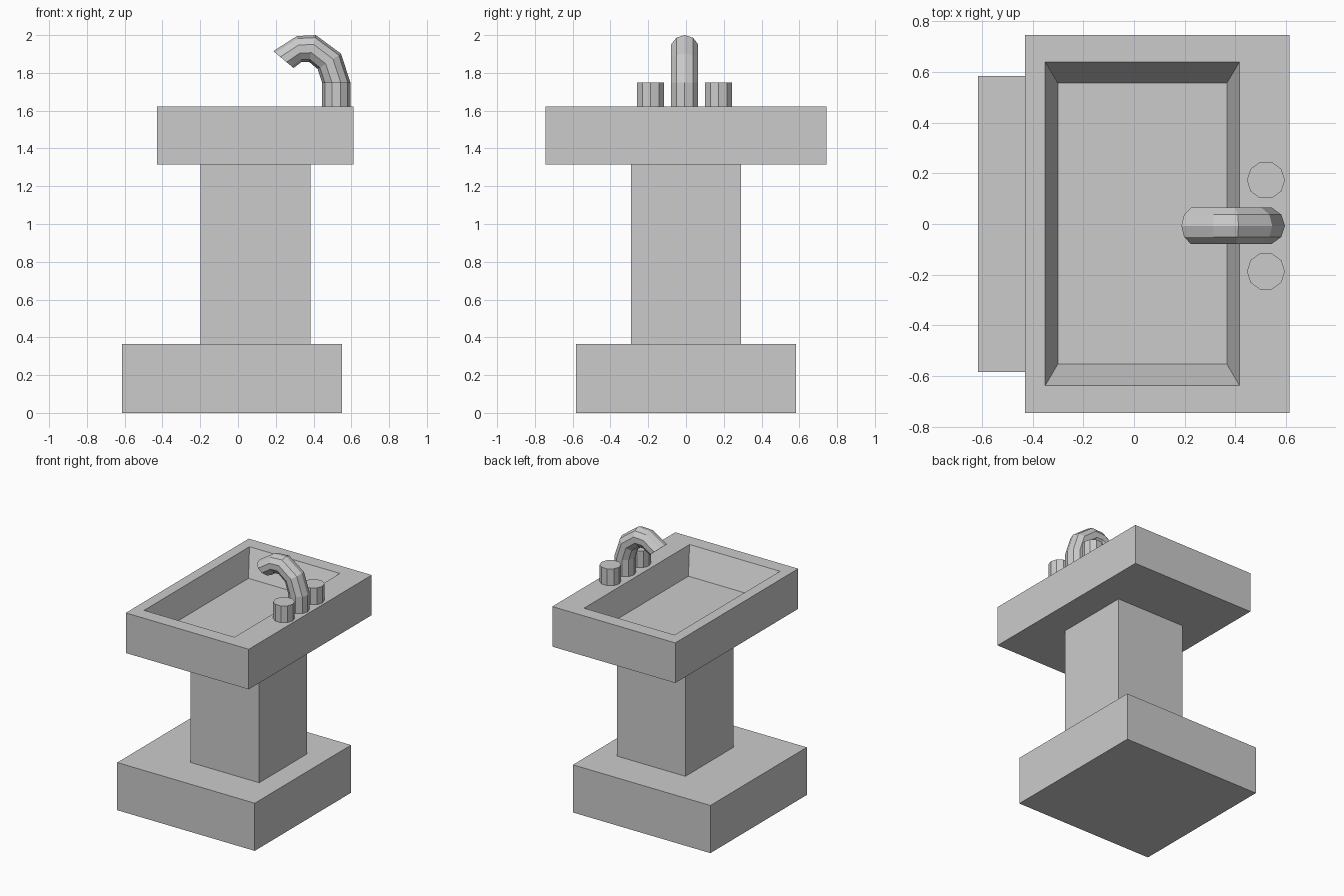
import bpy, bmesh
from math import cos, sin, tau
from mathutils import Vector

if "Cube" in bpy.data.objects:
    bpy.data.objects.remove(bpy.data.objects["Cube"])


def finish(name, bm):
    bmesh.ops.recalc_face_normals(bm, faces=bm.faces)
    mesh = bpy.data.meshes.new(name)
    bm.to_mesh(mesh)
    bm.free()
    obj = bpy.data.objects.new(name, mesh)
    bpy.context.collection.objects.link(obj)
    return obj


def loft(name, rings):
    """Bridge successive vertex rings and cap both ends."""
    bm = bmesh.new()
    loops = [[bm.verts.new(p) for p in ring] for ring in rings]
    n = len(loops[0])
    for a, b in zip(loops, loops[1:]):
        for i in range(n):
            j = (i + 1) % n
            bm.faces.new((a[i], a[j], b[j], b[i]))
    bm.faces.new(loops[0][::-1])
    bm.faces.new(loops[-1])
    return finish(name, bm)


def rect(x0, x1, y0, y1, z):
    return [(x0, y0, z), (x1, y0, z), (x1, y1, z), (x0, y1, z)]


def ring(inner, outer, y, ry=0.075, sides=10):
    """Ten-sided ring spanning two points of the x-z plane."""
    a, b = Vector((inner[0], y, inner[1])), Vector((outer[0], y, outer[1]))
    c, h = (a + b) / 2, (b - a) / 2
    return [c + h * cos(tau * i / sides) + Vector((0, ry * sin(tau * i / sides), 0))
            for i in range(sides)]


# Pedestal
loft("base", [rect(-0.615, 0.55, -0.583, 0.583, z) for z in (0, 0.365)])
loft("column", [rect(-0.198, 0.383, -0.29, 0.29, z) for z in (0.365, 1.315)])

# Basin block with a tapered recess
loft("basin", [
    rect(-0.43, 0.612, -0.744, 0.744, 1.315),
    rect(-0.43, 0.612, -0.744, 0.744, 1.622),
    rect(-0.35, 0.416, -0.637, 0.639, 1.622),
    rect(-0.30, 0.366, -0.552, 0.555, 1.425),
])

# Tap handles either side of the spout
MID_Y = -0.007
for name, side in (("left_tap", -1), ("right_tap", 1)):
    y = MID_Y + side * 0.18
    loft(name, [ring((0.445, z), (0.595, z), y) for z in (1.622, 1.75)])

# Curved spout, given by inner and outer outline
outline = [
    ((0.445, 1.622), (0.595, 1.622)),
    ((0.445, 1.75), (0.595, 1.75)),
    ((0.422, 1.82), (0.545, 1.902)),
    ((0.377, 1.858), (0.412, 2.0)),
    ((0.335, 1.857), (0.312, 1.995)),
    ((0.294, 1.826), (0.187, 1.915)),
]
loft("spout", [ring(i, o, MID_Y) for i, o in outline])
